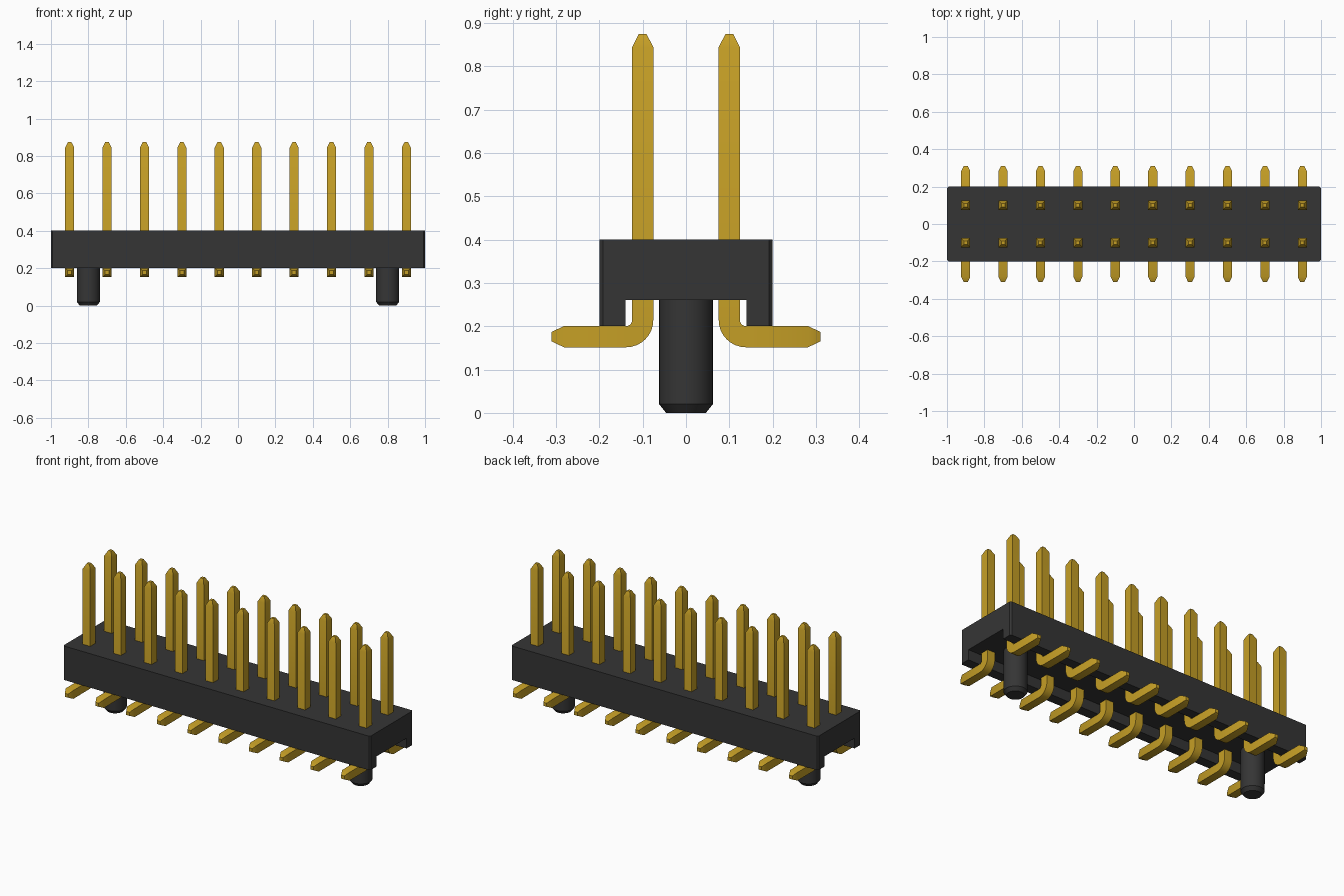
import bpy, bmesh, math
from mathutils import Vector

default = bpy.data.objects.get("Cube")
if default:
    bpy.data.objects.remove(default, do_unlink=True)


def material(name, color):
    m = bpy.data.materials.new(name)
    m.use_nodes = True
    m.diffuse_color = color
    m.node_tree.nodes["Principled BSDF"].inputs["Base Color"].default_value = color
    return m


black = material("black plastic", (0.036, 0.036, 0.036, 1))
gold = material("gold metal", (0.56, 0.345, 0.019, 1))


def add_object(name, mesh, location=(0, 0, 0), turn=0):
    ob = bpy.data.objects.new(name, mesh)
    ob.location = location
    ob.rotation_euler.z = turn
    bpy.context.collection.objects.link(ob)
    return ob


def smooth(ob):
    bpy.ops.object.select_all(action="DESELECT")
    ob.select_set(True)
    bpy.context.view_layer.objects.active = ob
    bpy.ops.object.shade_smooth_by_angle(angle=math.radians(30))


def loft(name, rings, mat):
    """Skin a row of closed rings and cap both ends."""
    bm = bmesh.new()
    rows = [[bm.verts.new(p) for p in ring] for ring in rings]
    n = len(rows[0])
    for a, b in zip(rows, rows[1:]):
        for i in range(n):
            j = (i + 1) % n
            bm.faces.new((a[i], a[j], b[j], b[i]))
    bm.faces.new(rows[0])
    bm.faces.new(rows[-1])
    bmesh.ops.recalc_face_normals(bm, faces=bm.faces)
    mesh = bpy.data.meshes.new(name)
    bm.to_mesh(mesh)
    bm.free()
    mesh.materials.append(mat)
    return mesh


# Housing: channel-shaped profile run along x, with tiny chamfers at the ends
half = [(0.2, 0.4), (0.2, 0.2), (0.14, 0.2), (0.14, 0.26)]
profile = half + [(-y, z) for y, z in reversed(half)]


def housing_ring(x, inset):
    edge = 0.2 - inset
    return [(x, max(-edge, min(edge, y)), z) for y, z in profile]


rings = [housing_ring(x, i) for x, i in
         ((-1, 0.008), (-0.992, 0), (0.992, 0), (1, 0.008))]
add_object("housing", loft("housing", rings, black))

# Locating pegs with a chamfered foot
SIDES = 32


def circle(r, z):
    return [(r * math.cos(2 * math.pi * i / SIDES),
             r * math.sin(2 * math.pi * i / SIDES), z) for i in range(SIDES)]


peg_mesh = loft("peg", [circle(0.046, 0), circle(0.062, 0.02), circle(0.062, 0.27)], black)
for side, x in (("right", -0.8), ("left", 0.8)):
    peg = add_object(side + "_locating_peg", peg_mesh, (x, 0, 0))
smooth(peg)

# Pin: square wire from the pointed top, round the bend, to the pointed foot
W = 0.0245
BEND = 0.038
centre = Vector((0, 0.1 + BEND, 0.176 + BEND))


def pin_ring(y, z, angle, scale=1):
    """Square section; angle 0 runs down, 90 degrees runs outward."""
    w = W * scale
    side = Vector((0, math.cos(angle), math.sin(angle)))
    mid = Vector((0, y, z))
    return [mid + side * b * w + Vector((a * w, 0, 0))
            for a, b in ((-1, -1), (1, -1), (1, 1), (-1, 1))]


rings = [pin_ring(0.1, 0.874, 0, 0.38), pin_ring(0.1, 0.844, 0)]
for i in range(9):
    t = math.pi / 2 * i / 8
    rings.append(pin_ring(centre.y - BEND * math.cos(t),
                          centre.z - BEND * math.sin(t), t))
rings += [pin_ring(0.282, 0.176, math.pi / 2), pin_ring(0.311, 0.176, math.pi / 2, 0.42)]
pin_mesh = loft("pin", rings, gold)

for row, turn in (("back", 0), ("front", math.pi)):
    for i in range(10):
        pin = add_object(f"{row}_pin_{i + 1}", pin_mesh, (-0.9 + 0.2 * i, 0, 0), turn)
smooth(pin)
